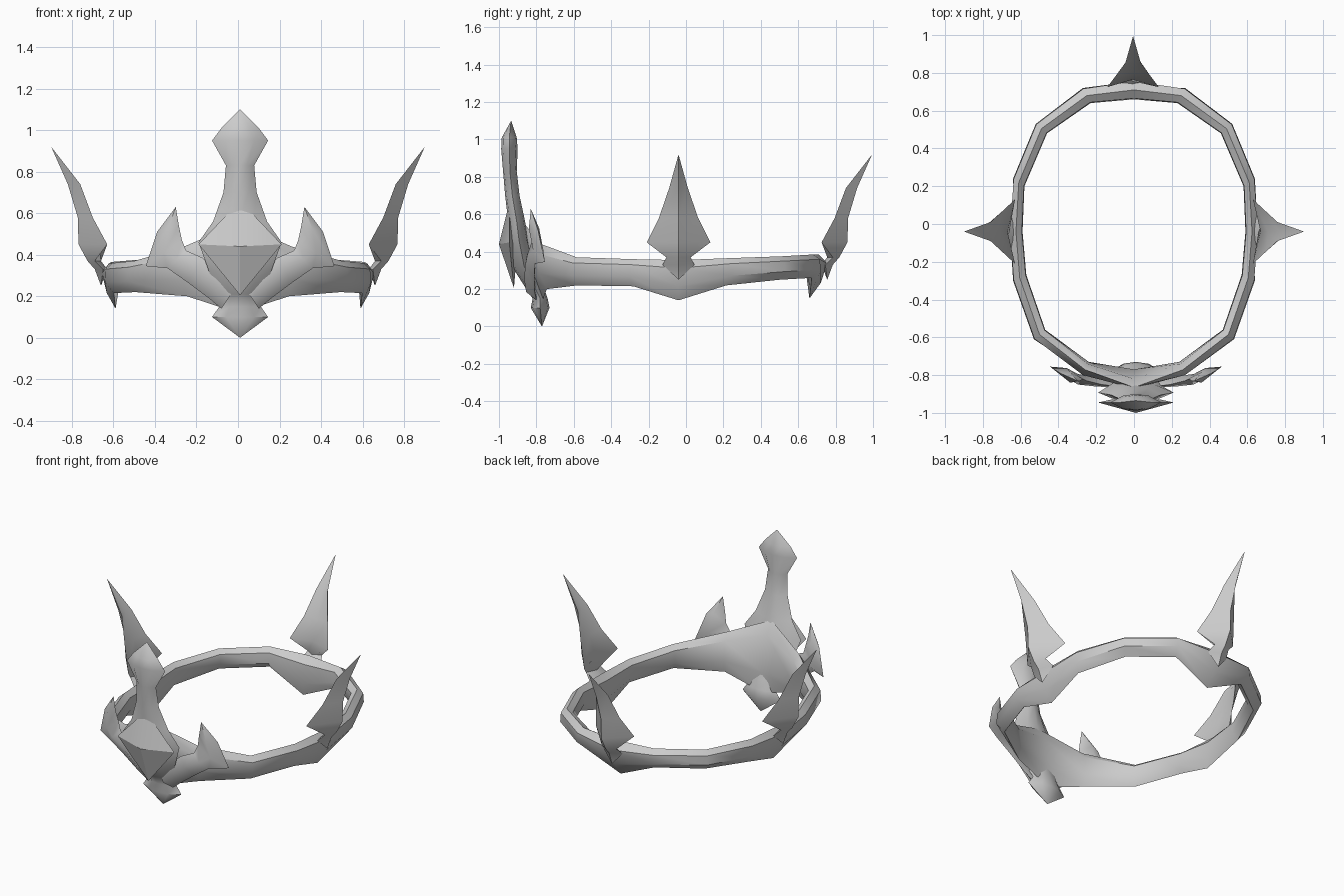
import bpy, bmesh, math
from mathutils import Vector, Matrix

cube = bpy.data.objects.get("Cube")
if cube:
    bpy.data.objects.remove(cube)

metal = bpy.data.materials.new("light grey metal")
metal.use_nodes = True
GREY = (0.6, 0.6, 0.6, 1)
metal.diffuse_color = GREY
metal.node_tree.nodes["Principled BSDF"].inputs["Base Color"].default_value = GREY


def loft(name, sections, closed=False, angle=40, matrix=None):
    """Skin a list of vertex rings; a ring of one point makes a tip."""
    bm = bmesh.new()
    rings = [[bm.verts.new(p) for p in s] for s in sections]
    pairs = list(zip(rings, rings[1:]))
    if closed:
        pairs.append((rings[-1], rings[0]))
    for a, b in pairs:
        n = max(len(a), len(b))
        for i in range(n):
            j = (i + 1) % n
            if len(a) == 1:
                bm.faces.new((a[0], b[j], b[i]))
            elif len(b) == 1:
                bm.faces.new((a[i], a[j], b[0]))
            else:
                bm.faces.new((a[i], a[j], b[j], b[i]))
    if not closed:
        for r in (rings[0], rings[-1]):
            if len(r) > 2:
                bm.faces.new(r)
    if matrix:
        bm.transform(matrix)
    bmesh.ops.recalc_face_normals(bm, faces=bm.faces)
    mesh = bpy.data.meshes.new(name)
    bm.to_mesh(mesh)
    bm.free()
    ob = bpy.data.objects.new(name, mesh)
    bpy.context.collection.objects.link(ob)
    mesh.materials.append(metal)
    bpy.ops.object.select_all(action='DESELECT')
    bpy.context.view_layer.objects.active = ob
    ob.select_set(True)
    bpy.ops.object.shade_smooth_by_angle(angle=math.radians(angle))
    return ob


# Head band: inner xy, outer xy, bottom z, top z, bottom lean, top lean
stations = [
    ((0, -.77), (0, -.87), .12, .55, .05, .95),
    ((.24, -.73), (.27, -.80), .20, .44, .2, .6),
    ((.47, -.56), (.53, -.61), .22, .37, .4, .5),
    ((.57, -.27), (.64, -.30), .215, .36, .4, .5),
    ((.59, -.04), (.66, -.04), .14, .355, 0, .5),
    ((.58, .20), (.64, .24), .22, .365, .4, .5),
    ((.46, .48), (.52, .53), .25, .375, .4, .5),
    ((.23, .64), (.27, .72), .26, .385, .4, .5),
    ((0, .66), (0, .76), .15, .385, 0, .5),
]


def band_section(st, side):
    inner, outer, z0, z1, tb, tt = st
    h = z1 - z0
    profile = [(tt, z1), (min(1, tt + .45), z1 - .2 * h), (min(1, tb + .6), z0 + .35 * h),
               (tb, z0), (max(0, tb - .4), z0 + .3 * h), (max(0, tt - .45), z1 - .18 * h)]
    pts = []
    for t, z in profile:
        p = Vector(inner).lerp(Vector(outer), t)
        pts.append((side * p.x, p.y, z))
    return pts


loft("head_band", [band_section(s, 1) for s in stations]
     + [band_section(s, -1) for s in stations[-2:0:-1]], closed=True)

# Outward-curving spikes: z, inner ridge, wing, outer ridge, half width
spike = [
    (.33, .63, .65, .69, .085),
    (.37, .66, .69, .725, .065),
    (.45, .67, .63, .768, .17),
    (.58, .71, .70, .772, .105),
    (.74, .77, .76, .82, .05),
]


def make_spike(name, turn, shift, width):
    rings = [[(.66, 0, .25)]]
    for z, a, w, b, h in spike:
        rings.append([(a, 0, z), (w, -h * width, z), (b, 0, z), (w, h * width, z)])
    rings.append([(.9, 0, .92)])
    loft(name, rings, matrix=Matrix.Translation(shift) @ Matrix.Rotation(math.radians(turn), 4, 'Z'))


make_spike("left_spike", 0, (0, -.04, 0), 1)
make_spike("right_spike", 180, (0, -.04, 0), 1)
make_spike("back_spike", 90, (-.005, .095, 0), .8)

# Front post running from the lower pendant to the finial: z, half width, front y, back y
CX = .01
post = [
    (.10, .135, -.83, -.73),
    (.15, .10, -.82, -.74),
    (.21, .11, -.86, -.76),
    (.32, .15, -.93, -.80),
    (.46, .20, -.945, -.84),
    (.56, .13, -.95, -.86),
    (.70, .08, -.967, -.89),
    (.83, .068, -.978, -.905),
    (.95, .135, -.988, -.90),
    (1.01, .09, -.985, -.905),
]
rings = [[(CX, -.77, 0)]]
for z, h, f, b in post:
    m, q = (f + b) / 2, .5 * h
    rings.append([(CX, f, z), (CX + q, f * .8 + m * .2, z), (CX + h, m, z), (CX + q, b * .8 + m * .2, z),
                  (CX, b, z), (CX - q, b * .8 + m * .2, z), (CX - h, m, z), (CX - q, f * .8 + m * .2, z)])
rings.append([(CX, -.935, 1.1)])
loft("front_post", rings, angle=50)

# Diamond-shaped gem plate
rim = [(CX, -.945, .66), (CX + .2, -.945, .45), (CX, -.92, .205), (CX - .2, -.945, .45)]
loft("front_gem", [[(CX, -1.0, .44)], rim, [(CX, -.90, .44)]], angle=30)

# Curved claws beside the gem: lower edge xyz, upper edge xyz
claw = [
    ((.09, -.80, .14), (.03, -.85, .23)),
    ((.15, -.81, .19), (.10, -.86, .31)),
    ((.25, -.81, .265), (.18, -.85, .385)),
    ((.35, -.81, .335), (.26, -.83, .42)),
    ((.455, -.755, .345), (.28, -.82, .47)),
    ((.40, -.79, .51), (.295, -.83, .54)),
]
for name, side in (("left_claw", 1), ("right_claw", -1)):
    rings = []
    for low, up in claw:
        low, up = Vector(low), Vector(up)
        mid = (low + up) / 2
        ring = [low, mid + Vector((0, -.03, 0)), up, mid + Vector((0, .025, 0))]
        rings.append([(CX + side * p.x, p.y, p.z) for p in ring])
    rings.append([(CX + side * .31, -.83, .63)])
    loft(name, rings, angle=50)
